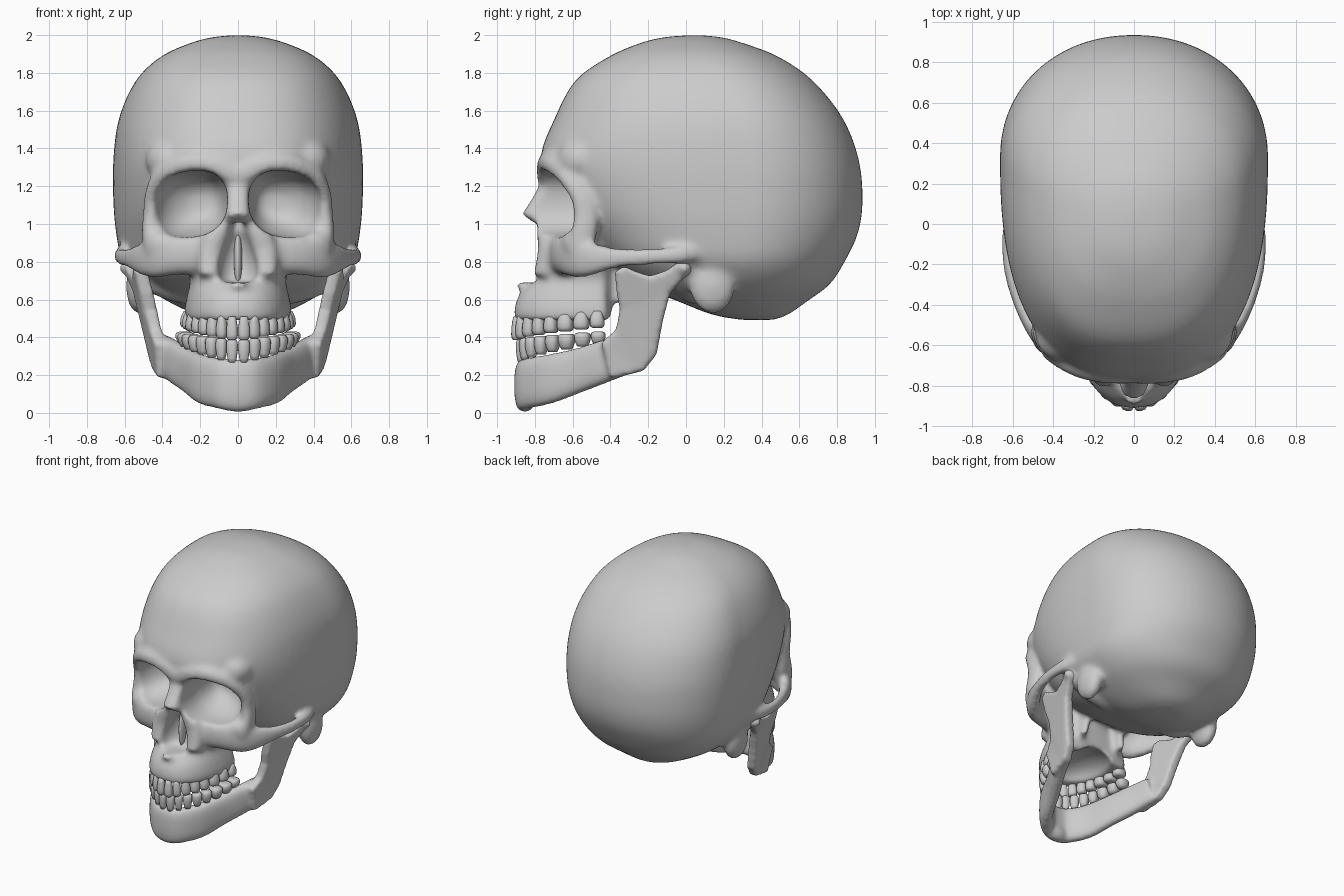
import bpy, bmesh, math
from mathutils import Vector, Matrix

if "Cube" in bpy.data.objects:
    bpy.data.objects.remove(bpy.data.objects["Cube"])

Y, Z = Vector((0, 1, 0)), Vector((0, 0, 1))


def dense(rows, k=4):
    """Catmull-Rom interpolation of a short table."""
    out, n = [], len(rows)
    for i in range(n - 1):
        a, b, c, d = (rows[min(max(i + o, 0), n - 1)] for o in (-1, 0, 1, 2))
        for j in range(k):
            t = j / k
            out.append(tuple(0.5 * (2 * q + (r - p) * t + (2 * p - 5 * q + 4 * r - s) * t * t
                                    + (3 * q - p - 3 * r + s) * t ** 3)
                             for p, q, r, s in zip(a, b, c, d)))
    return out + [tuple(rows[-1])]


def oval(n=32, e=2.3, back=None):
    """Rounded-square outline; the back half may use its own squareness."""
    out = []
    for i in range(n):
        a = 2 * math.pi * i / n
        p = 2 / (back if back and math.sin(a) > 0 else e)
        out.append(tuple(math.copysign(abs(v) ** p, v) for v in (math.cos(a), math.sin(a))))
    return out


def loft(bm, rings, sym=False):
    for m in ((1, -1) if sym else (1,)):
        vs = [[bm.verts.new((p[0] * m, p[1], p[2])) for p in r] for r in rings]
        n = len(vs[0])
        for a, b in zip(vs, vs[1:]):
            for i in range(n):
                bm.faces.new((a[i], a[(i + 1) % n], b[(i + 1) % n], b[i]))
        bm.faces.new(vs[0][::-1])
        bm.faces.new(vs[-1])


def zloft(bm, rows, e=2.3, back=None):
    """Horizontal sections: z, front y, back y, half width, y of widest point."""
    loft(bm, [[(w * c, yc + s * ((yb - yc) if s > 0 else (yc - yf)), z) for c, s in oval(72, e, back)]
              for z, yf, yb, w, yc in dense(rows)])


def tube(bm, pts, up=Z, sym=True, e=2.3):
    """Stations x, y, z, side radius, up radius."""
    pts = dense(pts)
    rings = []
    for i, p in enumerate(pts):
        t = Vector(pts[min(i + 1, len(pts) - 1)][:3]) - Vector(pts[max(i - 1, 0)][:3])
        s = t.cross(up).normalized()
        w = s.cross(t).normalized()
        rings.append([Vector(p[:3]) + s * p[3] * c + w * p[4] * d for c, d in oval(20, e)])
    loft(bm, rings, sym)


def both(pts):
    return [(-p[0], *p[1:]) for p in pts[:0:-1]] + pts


def ball(bm, c, r, sym=False):
    for m in ((1, -1) if sym else (1,)):
        bmesh.ops.create_uvsphere(bm, u_segments=24, v_segments=14, radius=1,
                                  matrix=Matrix.Translation((c[0] * m, c[1], c[2])) @ Matrix.Diagonal((*r, 1)))


def make(name, bm):
    bmesh.ops.recalc_face_normals(bm, faces=bm.faces[:])
    me = bpy.data.meshes.new(name)
    bm.to_mesh(me)
    bm.free()
    me.shade_smooth()
    ob = bpy.data.objects.new(name, me)
    bpy.context.collection.objects.link(ob)
    return ob


def fuse(ob, voxel, cutter=None, its=5):
    """Melt overlapping solids together, carve, and soften."""
    def remesh():
        m = ob.modifiers.new("fuse", 'REMESH')
        m.mode, m.voxel_size, m.use_smooth_shade = 'VOXEL', voxel, True
    remesh()
    if cutter:
        b = ob.modifiers.new("carve", 'BOOLEAN')
        b.operation, b.object, b.solver = 'DIFFERENCE', cutter, 'EXACT'
        remesh()
    s = ob.modifiers.new("soften", 'SMOOTH')
    s.factor, s.iterations = 0.5, its
    dg = bpy.context.evaluated_depsgraph_get()
    me = bpy.data.meshes.new_from_object(ob.evaluated_get(dg))
    ob.modifiers.clear()
    ob.data = me
    me.shade_smooth()
    if cutter:
        bpy.data.objects.remove(cutter)


# Cranium: brain case
bm = bmesh.new()
zloft(bm, [(2.0, .03, .07, .02, .05), (1.988, -.12, .19, .14, .05), (1.955, -.25, .31, .26, .08),
           (1.885, -.41, .49, .41, .12), (1.76, -.585, .67, .54, .2), (1.56, -.695, .83, .63, .27),
           (1.34, -.77, .915, .66, .32), (1.12, -.69, .935, .66, .33), (.95, -.56, .91, .645, .32),
           (.80, -.42, .84, .61, .3), (.68, -.26, .76, .51, .3), (.59, -.04, .64, .37, .3),
           (.52, .14, .54, .22, .32), (.492, .3, .46, .1, .38)], 2.5, 2.1)
# Face block and upper jaw
zloft(bm, [(1.36, -.73, -.30, .36, -.5), (1.22, -.73, -.34, .45, -.5), (1.05, -.70, -.36, .45, -.5),
           (.92, -.715, -.38, .40, -.52), (.80, -.75, -.38, .30, -.5), (.71, -.81, -.38, .255, -.46),
           (.62, -.885, -.39, .27, -.45), (.54, -.91, -.39, .285, -.44), (.49, -.905, -.40, .28, -.44)])
# Brow ridge running down into the outer eye rims
tube(bm, both([(0, -.735, 1.26, .06, .055), (.12, -.73, 1.31, .06, .06), (.26, -.705, 1.32, .06, .06),
               (.385, -.63, 1.265, .055, .065), (.445, -.56, 1.17, .045, .065), (.46, -.53, 1.06, .042, .065),
               (.46, -.54, .95, .05, .07), (.43, -.58, .85, .06, .07)]), Y, sym=False)
ball(bm, (.39, -.59, .90), (.10, .07, .07), True)
ball(bm, (.36, -.54, 1.34), (.13, .14, .12), True)
# Cheekbone and arch
tube(bm, [(.16, -.66, .85, .08, .12), (.32, -.63, .84, .07, .11), (.43, -.58, .82, .055, .105),
          (.50, -.50, .815, .045, .09), (.57, -.37, .82, .034, .055), (.615, -.22, .825, .03, .044),
          (.62, -.05, .835, .034, .045), (.58, .10, .86, .03, .045)])
# Nasal bridge and sides of the nose opening
tube(bm, [(0, -.71, 1.24, .06, .05), (0, -.74, 1.17, .06, .05), (0, -.785, 1.09, .065, .05),
          (0, -.83, 1.025, .065, .05)], Y, sym=False)
tube(bm, [(.055, -.69, 1.2, .05, .06), (.085, -.73, 1.02, .06, .06), (.14, -.725, .86, .07, .06),
          (.15, -.75, .72, .06, .06)], Y)
ball(bm, (0, -.855, .675), (.05, .045, .03))
# Mastoid bumps and plates behind the palate
ball(bm, (.525, .14, .67), (.068, .12, .145), True)
tube(bm, [(.56, -.02, .80, .05, .06), (.42, .02, .68, .07, .06), (.26, .05, .62, .07, .05)])
tube(bm, [(.14, -.36, .88, .03, .07), (.15, -.36, .72, .03, .06), (.17, -.37, .58, .025, .05)], Y)
skull = make("skull", bm)

# Cutters: eye sockets, nose opening, palate
bm = bmesh.new()
sockets = [(-1.0, .26, 1.105, .20, .18), (-.66, .25, 1.105, .195, .175), (-.56, .245, 1.105, .18, .16),
           (-.48, .23, 1.11, .145, .13), (-.43, .21, 1.11, .10, .09), (-.405, .20, 1.11, .05, .045)]
loft(bm, [[(cx + rx * c, y, cz + rz * s - .1 * rx * c) for c, s in oval(32, 2.4)]
          for y, cx, cz, rx, rz in dense(sockets)], True)
zloft(bm, [(.69, -1, -.72, .06, -.82), (.71, -1, -.68, .10, -.82), (.80, -1, -.665, .105, -.82),
           (.91, -1, -.68, .07, -.82), (.99, -1, -.73, .035, -.82)])
ball(bm, (0, -.58, .47), (.19, .25, .12))
cutter = make("socket_cutter", bm)
cutter.hide_render = True
fuse(skull, .016, cutter, 10)

# Low ridge inside the nose
bm = bmesh.new()
ball(bm, (0, -.67, .82), (.022, .05, .15))
make("nasal_septum", bm)

# Lower jaw: curved body
bm = bmesh.new()
tube(bm, both([(0, -.86, .145, .05, .14), (.09, -.84, .155, .05, .135), (.185, -.735, .177, .05, .132),
               (.265, -.57, .225, .05, .118), (.35, -.41, .28, .05, .112), (.40, -.28, .32, .042, .10)]),
     sym=False, e=2.7)
ball(bm, (0, -.85, .065), (.10, .05, .062))
# Rising branch with its two prongs
branch = [(-.40, .18), (-.225, .222), (-.155, .31), (-.122, .49), (-.085, .63), (0, .73), (.02, .79),
          (-.04, .80), (-.10, .755), (-.19, .725), (-.27, .75), (-.33, .78), (-.378, .745),
          (-.365, .62), (-.35, .55), (-.37, .44), (-.45, .37)]
bend = lambda y, z: .415 + .115 * (max(z - .2, 0) / .55) ** 1.4 + .15 * (y + .25)
loft(bm, [[(bend(y, z) + o, y, z) for y, z in branch] for o in (-.036, .036)], True)
ball(bm, (.56, -.01, .765), (.07, .044, .044), True)
jaw = make("lower_jaw", bm)
fuse(jaw, .013, its=14)

# Teeth: tapered crowns spaced along an elliptical arch
WIDTHS = (.062, .058, .066, .07, .072, .087, .087, .08)
SHAPE = ((0, .6), (.2, .8), (.5, .98), (.78, 1), (.93, .88), (1, .6))


def tooth_row(name, a, b, yc, gum, edge):
    bm = bmesh.new()
    theta = run = goal = 0
    for i, w in enumerate(WIDTHS):
        goal += w / 2
        while run < goal:
            run += .002 * math.hypot(a * math.cos(theta), b * math.sin(theta))
            theta += .002
        goal += w / 2
        k = i / 7
        z0, z1 = (g[0] + (g[1] - g[0]) * k for g in (gum, edge))
        d = .028 + .02 * min(1, max(0, (i - 1) / 4))
        u = Vector((a * math.cos(theta), b * math.sin(theta), 0)).normalized()
        v = u.cross(Z)
        c = Vector((a * math.sin(theta), yc - b * math.cos(theta), 0))
        loft(bm, [[c + u * (p * f * w * .5) + v * (q * f * d) + Z * (z0 + (z1 - z0) * t)
                   for p, q in oval(12, 2.8)] for t, f in SHAPE], True)
    make(name, bm)


tooth_row("upper_teeth", .26, .485, -.415, (.51, .54), (.385, .45))
tooth_row("lower_teeth", .285, .465, -.41, (.265, .365), (.39, .43))
